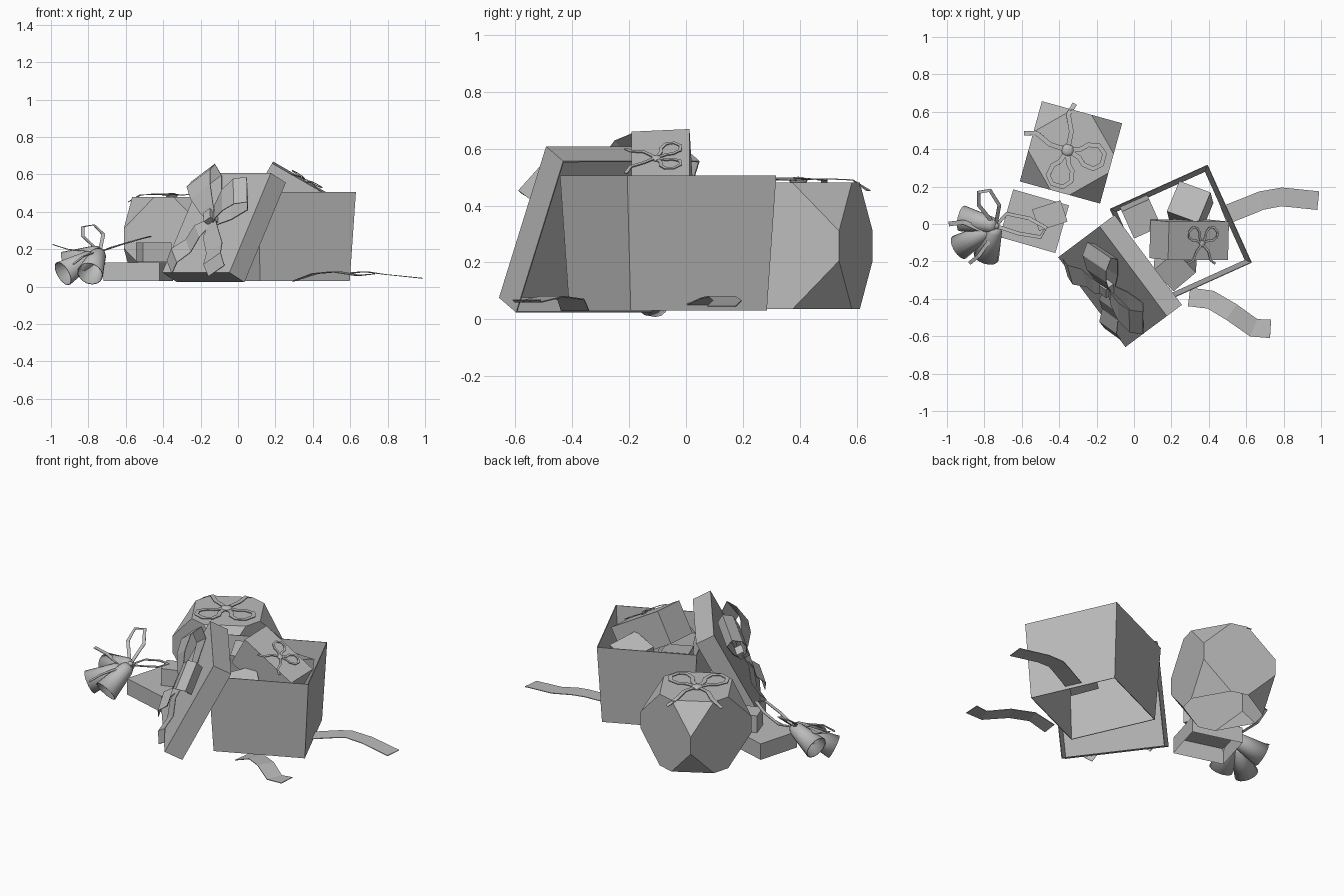
import bpy, bmesh
from math import radians
from mathutils import Matrix, Vector, Euler

cube = bpy.data.objects.get("Cube")
if cube:
    bpy.data.objects.remove(cube)

grey = bpy.data.materials.new("plain_grey")
grey.use_nodes = True
grey.diffuse_color = (0.5, 0.5, 0.5, 1)
grey.node_tree.nodes["Principled BSDF"].inputs["Base Color"].default_value = (0.5, 0.5, 0.5, 1)


def frame(loc, rx=0, ry=0, rz=0):
    rot = Euler([radians(a) for a in (rx, ry, rz)]).to_matrix().to_4x4()
    return Matrix.Translation(loc) @ rot


def finish(name, bm, mat, thickness=0, offset=-1.0):
    mesh = bpy.data.meshes.new(name)
    bm.to_mesh(mesh)
    bm.free()
    mesh.materials.append(grey)
    ob = bpy.data.objects.new(name, mesh)
    bpy.context.collection.objects.link(ob)
    ob.matrix_world = mat
    if thickness:
        mod = ob.modifiers.new("thickness", "SOLIDIFY")
        mod.thickness, mod.offset = thickness, offset
    return ob


def remove_faces(bm, direction):
    faces = [f for f in bm.faces if f.normal.z * direction > 0.99]
    bmesh.ops.delete(bm, geom=faces, context="FACES_ONLY")


def block(name, size, mat, corner_cut=0, open_base=False):
    bm = bmesh.new()
    bmesh.ops.create_cube(bm, size=1)
    bmesh.ops.scale(bm, vec=size, verts=bm.verts)
    if corner_cut:
        bmesh.ops.bevel(bm, geom=bm.verts[:], offset=corner_cut, segments=1,
                        affect="VERTICES", profile=0.5)
    bm.normal_update()
    if open_base:
        remove_faces(bm, -1)
    return finish(name, bm, mat)


def open_box(name, base, rim, height, mat, open_base=False):
    """Square tray with its base at z = 0 and no top."""
    bm = bmesh.new()
    bmesh.ops.create_cube(bm, size=1)
    for v in bm.verts:
        w = rim if v.co.z > 0 else base
        v.co = (v.co.x * w, v.co.y * w, (v.co.z + 0.5) * height)
    bm.normal_update()
    remove_faces(bm, 1)
    if open_base:
        remove_faces(bm, -1)
    return finish(name, bm, mat, 0.006)


def strip(name, pts, widths, mat=Matrix(), across=None):
    """Flat ribbon along a path, lying level unless a width direction is given."""
    pts = [Vector(p) for p in pts]
    if not isinstance(widths, (list, tuple)):
        widths = [widths] * len(pts)
    bm = bmesh.new()
    rows = []
    for i, p in enumerate(pts):
        tangent = pts[min(i + 1, len(pts) - 1)] - pts[max(i - 1, 0)]
        side = Vector(across) if across else tangent.cross(Vector((0, 0, 1)))
        side = side.normalized() * widths[i] / 2
        rows.append((bm.verts.new(p - side), bm.verts.new(p + side)))
    for a, b in zip(rows, rows[1:]):
        bm.faces.new((a[0], a[1], b[1], b[0]))
    return finish(name, bm, mat, 0.004, 0)


def knob(name, radius, mat, flat=1.0):
    bm = bmesh.new()
    bmesh.ops.create_uvsphere(bm, u_segments=10, v_segments=6, radius=radius)
    bmesh.ops.scale(bm, vec=(1, 1, flat), verts=bm.verts)
    for f in bm.faces:
        f.smooth = True
    return finish(name, bm, mat)


def flat_bow(name, mat, size, width, droop):
    """Two rounded loops towards +x and two tails towards -x."""
    half = [(0, 0), (.35, .12), (.5, .27), (.78, .32), (.98, .15)]
    loop = half + [(x, -y) for x, y in reversed(half)]
    for side, word in ((1, "left"), (-1, "right")):
        turn = mat @ Matrix.Rotation(radians(46 * side), 4, "Z")
        strip(f"{name}_{word}_loop", [(x * size, y * size, .006 + .008 * x) for x, y in loop], width, turn)
        tail = [(0, 0, .008), (-.5, .05 * side, .012), (-.95, -.08 * side, .008),
                (-1.25, .06 * side, -droop)]
        strip(f"{name}_{word}_tail", [(x * size, y * size, z) for x, y, z in tail], width,
              mat @ Matrix.Rotation(radians(-36 * side), 4, "Z"))
    knob(f"{name}_knot", size * .17, mat @ Matrix.Translation((0, 0, .006)), .4)


# Large box, open above and below
open_box("large_box", 0.525, 0.575, 0.475, frame((0.25, -0.063, 0.03), rz=24.3), True)

# Lid leaning against the box; its frame has z pointing out of the lid top
across = Vector((0.6, -0.8, 0))
up = Vector((0.37, 0.276, 0.888)).normalized()
lid = Matrix((across, up, across.cross(up))).transposed().to_4x4()
lid.translation = (-0.115, -0.335, 0.342)
open_box("lid", 0.6, 0.6, 0.113, lid @ Matrix.Rotation(radians(180), 4, "X"))

# Wide bow on the lid
for word, angle, reach in (("upper", 127, .33), ("side", 33, .3)):
    profile = [(0, .03), (.2, .07), (.5, .105), (.8, .11), (1, .07), (.85, .02), (.4, .008), (0, .01)]
    strip(f"lid_bow_{word}_loop", [(r * reach, 0, h) for r, h in profile],
          [.05, .1, .15, .18, .18, .17, .12, .05],
          lid @ Matrix.Rotation(radians(angle), 4, "Z"), (0, 1, 0))
for word, angle in (("left", 230), ("right", 304)):
    strip(f"lid_bow_{word}_tail", [(0, 0, .03), (.1, 0, .05), (.2, 0, .025), (.29, 0, .045), (.36, 0, .015)],
          [.04, .11, .12, .13, .12], lid @ Matrix.Rotation(radians(angle), 4, "Z"), (0, 1, 0))
block("lid_bow_knot", (.05, .065, .06), lid @ frame((-.01, .01, .04), rz=35))

# Gifts inside the large box
tilted = frame((0.345, -0.09, 0.572), ry=30) @ Matrix.Rotation(radians(3), 4, "X")
block("bow_gift", (.37, .205, .2), tilted @ Matrix.Translation((0, 0, -.1)))
flat_bow("bow_gift_bow", tilted @ frame((.02, -.015, 0), rz=90), .11, .012, 0)
block("back_gift", (.18, .18, .2), frame((0.3, 0.09, 0.37), rx=-14, ry=-10, rz=-20))
block("side_gift", (.16, .16, .2), frame((0.035, 0.04, 0.38), rx=8, rz=24.3))
block("front_gift", (.16, .16, .2), frame((0.22, -0.22, 0.36), rx=14, ry=-14, rz=40))

# Gift with cut corners
block("cut_corner_gift", (.445, .445, .445), frame((-0.337, 0.383, 0.258), rz=-15.4), .17, True)
flat_bow("cut_corner_bow", frame((-0.355, 0.395, 0.482), rz=-60), .2, .025, .03)

# Flat gift with a small one on top
block("flat_gift", (.31, .265, .1), frame((-0.533, 0.015, 0.08), rz=-16), open_base=True)
block("small_gift", (.16, .12, .105), frame((-0.45, 0.045, 0.183), rz=18))

# Three bells hanging from one knot
knot = Vector((-0.74, -0.01, 0.185))
rings = [(0, .0), (.0, .032), (.025, .043), (.2, .07)]
for word, mouth in (("back", (-.92, .03, .12)), ("outer", (-.935, -.125, .07)), ("front", (-.79, -.175, .07))):
    axis = (Vector(mouth) - knot).normalized()
    mat = Matrix.Translation(Vector(mouth) - axis * .2) @ axis.to_track_quat("Z", "Y").to_matrix().to_4x4()
    bm = bmesh.new()
    verts = [bm.verts.new((r, 0, z)) for z, r in rings]
    edges = [bm.edges.new(pair) for pair in zip(verts, verts[1:])]
    bmesh.ops.spin(bm, geom=verts + edges, cent=(0, 0, 0), axis=(0, 0, 1),
                   angle=radians(360), steps=16, use_merge=True)
    bmesh.ops.remove_doubles(bm, verts=bm.verts, dist=.0005)
    bmesh.ops.recalc_face_normals(bm, faces=bm.faces)
    for f in bm.faces:
        f.smooth = True
    finish(f"{word}_bell", bm, mat, .005)
knob("bell_knot", .022, Matrix.Translation(knot))

# Bell ribbon: two loops and two tails
k = tuple(knot)
strip("bell_tall_loop", [k, (-.83, .1, .27), (-.83, .17, .32), (-.77, .18, .33), (-.72, .1, .28), k], .02)
strip("bell_long_loop", [k, (-.68, .055, .21), (-.56, .03, .245), (-.47, -.02, .268),
                         (-.5, -.07, .26), (-.62, -.05, .225), k], .02)
strip("bell_left_tail", [k, (-.82, -.03, .19), (-.91, .01, .2), (-.99, .0, .225)], .025)
strip("bell_front_tail", [k, (-.78, -.1, .18), (-.83, -.17, .16), (-.88, -.21, .12)], .02)

# Loose ribbons on the ground
strip("back_ground_ribbon", [(.48, .045, .05), (.62, .1, .075), (.68, .125, .08),
                             (.79, .145, .065), (.985, .125, .045)], .1)
strip("front_ground_ribbon", [(.295, -.39, .03), (.41, -.405, .07), (.52, -.47, .08),
                              (.64, -.555, .06), (.73, -.56, .068)], .1)
